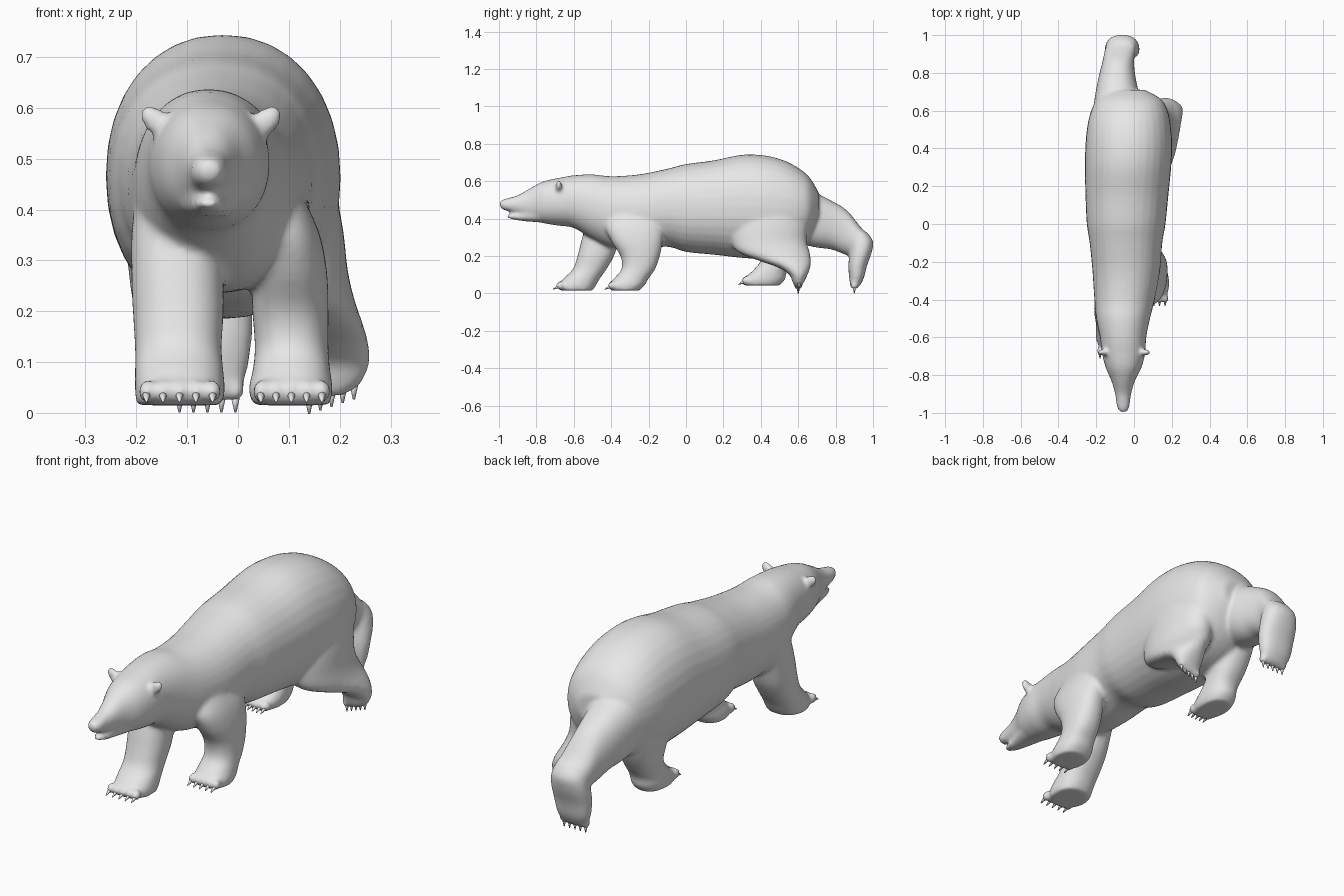
import bpy, bmesh, math
from mathutils import Vector, Matrix

if "Cube" in bpy.data.objects:
    bpy.data.objects.remove(bpy.data.objects["Cube"], do_unlink=True)

fur = bpy.data.materials.new("pale grey")
fur.use_nodes = True
grey = (0.8, 0.8, 0.8, 1)
fur.diffuse_color = grey
fur.node_tree.nodes["Principled BSDF"].inputs["Base Color"].default_value = grey

SIDES, STEPS = 32, 4


def make_object(name, bm):
    """Turn a bmesh into a smooth shaded grey object."""
    bmesh.ops.recalc_face_normals(bm, faces=bm.faces)
    for face in bm.faces:
        face.smooth = True
    mesh = bpy.data.meshes.new(name)
    bm.to_mesh(mesh)
    bm.free()
    mesh.materials.append(fur)
    obj = bpy.data.objects.new(name, mesh)
    bpy.context.collection.objects.link(obj)
    return obj


def spline(rows):
    """Smoothly interpolate the section rows."""
    rows = [Vector(r) for r in rows]
    padded = [rows[0]] + rows + [rows[-1]]
    for a, b, c, d in zip(padded, padded[1:], padded[2:], padded[3:]):
        for i in range(STEPS):
            t = i / STEPS
            yield (b * 2 + (c - a) * t + (a * 2 - b * 5 + c * 4 - d) * t**2
                   + (b * 3 - a - c * 3 + d) * t**3) / 2
    yield rows[-1]


def loft(bm, rows, along, power=2.3):
    """Skin oval sections; a row is (station, x min, x max, low, high)."""
    previous = None
    for station, x0, x1, low, high in spline(rows):
        ring = []
        for i in range(SIDES):
            angle = math.tau * i / SIDES
            c, s = math.cos(angle), math.sin(angle)
            c = math.copysign(abs(c) ** (2 / power), c)
            s = math.copysign(abs(s) ** (2 / power), s)
            x = (x0 + x1) / 2 + c * (x1 - x0) / 2
            other = (low + high) / 2 + s * (high - low) / 2
            place = (x, station, other) if along == "y" else (x, other, station)
            ring.append(bm.verts.new(place))
        if previous:
            for i in range(SIDES):
                j = (i + 1) % SIDES
                bm.faces.new((previous[i], previous[j], ring[j], ring[i]))
        else:
            bm.faces.new(ring[::-1])
        previous = ring
    bm.faces.new(previous)


def ball(bm, centre, size, turn=0.0):
    matrix = (Matrix.Translation(centre) @ Matrix.Rotation(turn, 4, "Y")
              @ Matrix.Diagonal((*size, 1)))
    bmesh.ops.create_uvsphere(bm, u_segments=20, v_segments=12, radius=1, matrix=matrix)


def spread(start, end, count):
    start, end = Vector(start), Vector(end)
    return [start.lerp(end, i / (count - 1)) for i in range(count)]


bm = bmesh.new()

# head, neck and trunk
loft(bm, [
    (-.99, -.075, -.04, .455, .49), (-.97, -.09, -.025, .445, .505),
    (-.9, -.1, -.015, .425, .525), (-.83, -.12, .005, .395, .565),
    (-.76, -.15, .04, .375, .6), (-.68, -.17, .06, .362, .618),
    (-.6, -.18, .065, .35, .632), (-.5, -.2, .085, .29, .637),
    (-.4, -.21, .11, .245, .627), (-.25, -.22, .138, .235, .637),
    (-.1, -.235, .15, .25, .667), (0, -.25, .167, .222, .692),
    (.15, -.257, .182, .207, .712), (.3, -.26, .197, .19, .742),
    (.42, -.257, .202, .185, .738), (.52, -.247, .195, .2, .713),
    (.6, -.227, .178, .24, .672), (.66, -.195, .145, .3, .622),
    (.71, -.13, .06, .4, .54)], "y", 2.15)

# lower jaw and nose
loft(bm, [
    (-.955, -.075, -.04, .405, .42), (-.92, -.088, -.027, .395, .425),
    (-.87, -.097, -.018, .387, .44), (-.78, -.12, .01, .38, .47)], "y")
ball(bm, (-.057, -.973, .478), (.03, .026, .026))

# front legs
loft(bm, [
    (.015, .03, .18, -.4, -.25), (.045, .02, .187, -.41, -.22),
    (.08, .028, .182, -.385, -.2), (.13, .033, .178, -.345, -.165),
    (.2, .028, .178, -.35, -.14), (.28, .025, .175, -.4, -.125),
    (.36, .01, .158, -.43, -.12), (.45, -.03, .115, -.4, -.14)], "z")
loft(bm, [
    (.015, -.2, -.03, -.67, -.5), (.045, -.203, -.026, -.68, -.48),
    (.08, -.203, -.028, -.655, -.46), (.13, -.203, -.032, -.605, -.425),
    (.2, -.207, -.028, -.58, -.385), (.28, -.21, -.03, -.56, -.36),
    (.38, -.207, -.04, -.53, -.33), (.48, -.18, -.08, -.48, -.34)], "z")

# left hind leg: a broad thigh and a foot hanging toes down
loft(bm, [
    (.035, .14, .21, .58, .615), (.06, .125, .243, .57, .63),
    (.1, .115, .26, .552, .65), (.14, .1, .256, .49, .665),
    (.175, .08, .246, .39, .668), (.22, .04, .23, .28, .662),
    (.28, .01, .216, .24, .645), (.36, 0, .207, .24, .65),
    (.48, 0, .185, .28, .65)], "z", 2.1)

# right hind leg under the belly
loft(bm, [
    (.042, -.19, -.06, .31, .5), (.075, -.197, -.05, .305, .53),
    (.12, -.192, -.05, .355, .54), (.18, -.2, -.05, .4, .58),
    (.25, -.212, -.04, .38, .62), (.35, -.222, -.03, .36, .66)], "z")

# leg stretched out behind, then its hanging foot
loft(bm, [
    (.4, -.225, -.02, .28, .55), (.5, -.225, 0, .27, .6),
    (.6, -.217, .02, .265, .58), (.7, -.203, .022, .245, .535),
    (.78, -.187, .008, .235, .495), (.86, -.167, 0, .205, .445),
    (.93, -.152, .01, .2, .36), (.98, -.13, 0, .21, .305)], "y")
loft(bm, [
    (.035, -.12, 0, .88, .925), (.08, -.143, .018, .873, .95),
    (.15, -.153, .028, .868, .968), (.22, -.153, .028, .875, .993),
    (.28, -.143, .018, .88, 1), (.33, -.12, 0, .88, .965)], "z")

# toes: name, first toe, last toe, direction of the claws
forward, down = (0, -1, -.5), (0, 0, -1)
paws = [
    ("left_front_claws", (.045, -.395, .042), (.165, -.395, .042), forward),
    ("right_front_claws", (-.18, -.672, .042), (-.05, -.672, .042), forward),
    ("right_hind_claws", (-.17, .32, .068), (-.08, .32, .068), forward),
    ("left_hind_claws", (.14, .6, .042), (.228, .605, .07), down),
    ("stretched_leg_claws", (-.115, .9, .045), (-.005, .9, .045), down),
]
for name, first, last, way in paws:
    for toe in spread(first, last, 5):
        ball(bm, toe, (.018, .024, .024))

# ears
for side in (-1, 1):
    ball(bm, (-.053 + side * .106, -.68, .572), (.026, .017, .042), side * .85)

# fuse the parts into one soft skin
body = make_object("bear_body", bm)
remesh = body.modifiers.new("fuse", "REMESH")
remesh.mode = "VOXEL"
remesh.voxel_size = .009
remesh.use_smooth_shade = True
soften = body.modifiers.new("soften", "SMOOTH")
soften.factor = .5
soften.iterations = 10

# claws
for name, first, last, way in paws:
    claws = bmesh.new()
    way = Vector(way).normalized()
    turn = way.to_track_quat("Z", "Y").to_matrix().to_4x4()
    for toe in spread(first, last, 5):
        matrix = Matrix.Translation(toe + way * .026) @ turn
        bmesh.ops.create_cone(claws, cap_ends=True, segments=8, radius1=.01,
                              radius2=.002, depth=.036, matrix=matrix)
    make_object(name, claws)
